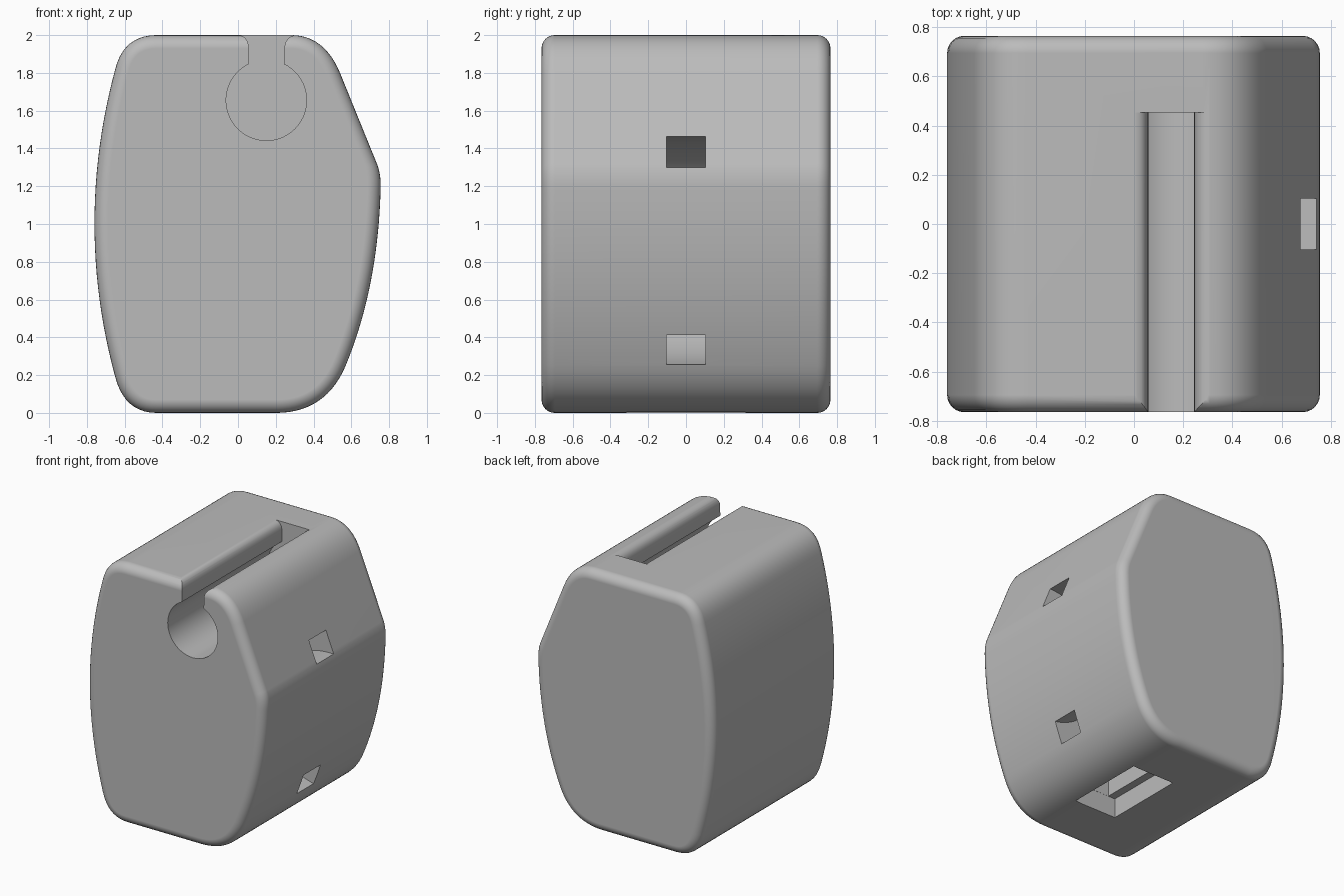
import bpy
import bmesh
from math import radians, sin, cos
from mathutils import Vector

cube = bpy.data.objects.get("Cube")
if cube:
    bpy.data.objects.remove(cube, do_unlink=True)

grey = bpy.data.materials.new("plain grey")
grey.use_nodes = True
color = (0.5, 0.5, 0.5, 1)
grey.diffuse_color = color
grey.node_tree.nodes["Principled BSDF"].inputs["Base Color"].default_value = color


def curve(a, b, c, steps):
    """Points of a rounded stretch from a to c, pulled towards b."""
    a, b, c = Vector(a), Vector(b), Vector(c)
    ts = [i / steps for i in range(steps + 1)]
    return [a * (1 - t) ** 2 + b * 2 * t * (1 - t) + c * t * t for t in ts]


def arc(x, z, r, start, end, steps):
    angles = [radians(start + (end - start) * i / steps) for i in range(steps + 1)]
    return [Vector((x + r * cos(a), z + r * sin(a))) for a in angles]


def prism(name, outline, y0, y1):
    """Extrude an (x, z) outline from y0 to y1."""
    points = []
    for p in outline:
        if not points or (p - points[-1]).length > 1e-4:
            points.append(p)
    bm = bmesh.new()
    face = bm.faces.new([bm.verts.new((p.x, y0, p.y)) for p in points])
    new = bmesh.ops.extrude_face_region(bm, geom=[face])["geom"]
    moved = [g for g in new if isinstance(g, bmesh.types.BMVert)]
    bmesh.ops.translate(bm, verts=moved, vec=(0, y1 - y0, 0))
    bmesh.ops.recalc_face_normals(bm, faces=bm.faces)
    mesh = bpy.data.meshes.new(name)
    bm.to_mesh(mesh)
    bm.free()
    mesh.materials.append(grey)
    obj = bpy.data.objects.new(name, mesh)
    bpy.context.collection.objects.link(obj)
    return obj


def box(name, x0, x1, z0, z1, half_y):
    corners = [Vector(c) for c in ((x0, z0), (x1, z0), (x1, z1), (x0, z1))]
    return prism(name, corners, -half_y, half_y)


# Body: asymmetric rounded outline with softened front and back rims
outline = (
    curve((-0.65, 0.19), (-0.87, 1.0), (-0.65, 1.82), 24)
    + curve((-0.65, 1.82), (-0.605, 2), (-0.43, 2), 10)
    + curve((0.28, 2), (0.457, 2), (0.54, 1.8), 12)
    + curve((0.735, 1.32), (0.759, 1.262), (0.755, 1.18), 6)
    + curve((0.755, 1.18), (0.74, 0.66), (0.57, 0.25), 18)
    + curve((0.57, 0.25), (0.465, 0), (0.2, 0), 14)
    + curve((-0.43, 0), (-0.6, 0), (-0.65, 0.19), 10)[:-1]
)
body = prism("body", outline, -0.765, 0.765)
bevel = body.modifiers.new("rim", "BEVEL")
bevel.width = 0.07
bevel.segments = 6
bevel.limit_method = "ANGLE"
bevel.angle_limit = radians(60)

# Keyhole channel: round bore, narrow neck and rounded lips
keyhole = prism(
    "keyhole_cutter",
    arc(0.15, 1.655, 0.213, 116, 424, 48)
    + curve((0.245, 1.92), (0.245, 2), (0.32, 2.0005), 8)
    + [Vector((0.32, 2.1)), Vector((-0.005, 2.1))]
    + curve((-0.005, 2.0005), (0.058, 2), (0.058, 1.92), 8),
    -0.9, 0.453)

# Curved strap tunnel joining the two openings on the side
tunnel = prism(
    "tunnel_cutter",
    [Vector((1, 1.465))] + arc(0.7, 0.853, 0.612, 90, 270, 40)
    + [Vector((1, 0.241)), Vector((1, 0.41))]
    + arc(0.7, 0.853, 0.445, 270, 90, 40) + [Vector((1, 1.298))],
    -0.103, 0.103)

# Stepped recess in the underside
recess = box("recess_cutter", -0.09, 0.265, -0.1, 0.15, 0.315)
recess_core = box("recess_core_cutter", -0.03, 0.205, -0.1, 0.3, 0.314)

for cutter in (keyhole, tunnel, recess, recess_core):
    cut = body.modifiers.new(cutter.name, "BOOLEAN")
    cut.operation = "DIFFERENCE"
    cut.solver = "EXACT"
    cut.object = cutter
    cutter.hide_render = True

# Bake the cuts, then drop the cutters and smooth the shading
bpy.context.view_layer.update()
evaluated = body.evaluated_get(bpy.context.evaluated_depsgraph_get())
result = bpy.data.meshes.new_from_object(evaluated)
body.modifiers.clear()
body.data = result
for cutter in (keyhole, tunnel, recess, recess_core):
    bpy.data.objects.remove(cutter, do_unlink=True)

bpy.ops.object.select_all(action="DESELECT")
body.select_set(True)
bpy.context.view_layer.objects.active = body
bpy.ops.object.shade_smooth_by_angle(angle=radians(30))
weighted = body.modifiers.new("clean_shading", "WEIGHTED_NORMAL")
weighted.keep_sharp = True
